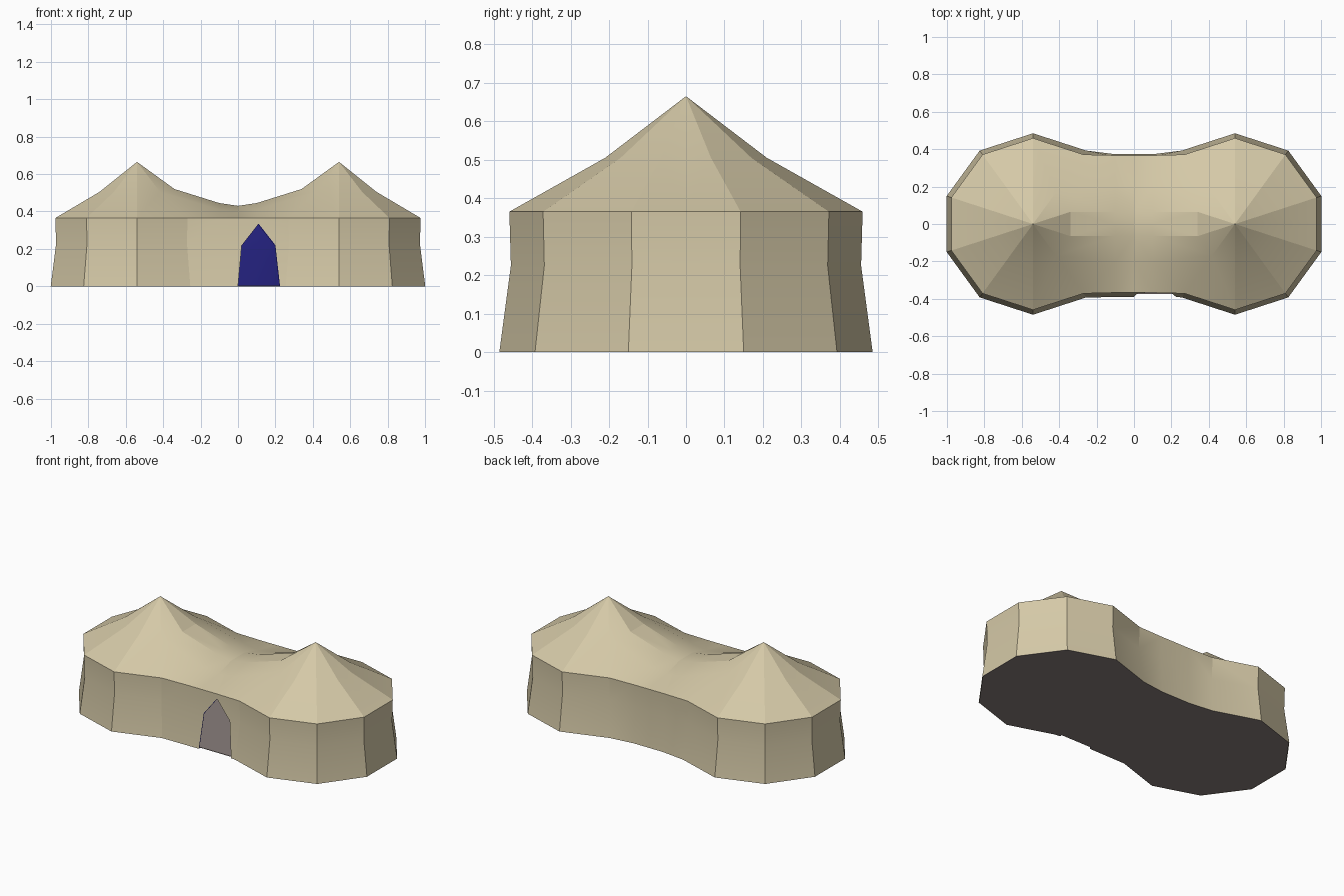
import bpy
import bmesh
from math import radians, cos, sin
from mathutils import Vector

cube = bpy.data.objects.get("Cube")
if cube:
    bpy.data.objects.remove(cube, do_unlink=True)


def material(name, rgb):
    m = bpy.data.materials.new(name)
    m.use_nodes = True
    col = (*rgb, 1.0)
    m.diffuse_color = col
    m.node_tree.nodes["Principled BSDF"].inputs["Base Color"].default_value = col
    return m


canvas = material("canvas_tan", (0.66, 0.58, 0.385))
lining = material("lining_blue", (0.019, 0.017, 0.23))
ground_cloth = material("floor_grey", (0.25, 0.21, 0.20))

POLE_X = 0.54      # tent pole offset from the centre
EAVE, PEAK = 0.365, 0.665


def ring(radius, z, bridge=()):
    """Quarter outline of one ten-sided tent, then the bridge to the centre."""
    pts = [Vector((POLE_X + radius * cos(radians(18)), 0, z))]
    for a in (18, 54, 90, 126):
        pts.append(Vector((POLE_X + radius * cos(radians(a)), radius * sin(radians(a)), z)))
    return pts + [Vector(p) for p in bridge]


def bridge(y, z, z_mid=None):
    return [(0.1, y, z), (0, y, z if z_mid is None else z_mid)]


base = ring(0.485, 0, bridge(0.373, 0))
waist = ring(0.455, 0.225, bridge(0.36, 0.225))
eave = ring(0.459, EAVE, bridge(0.367, EAVE))
slope = ring(0.21, 0.505, bridge(0.2, 0.409, 0.395))
peak = Vector((POLE_X, 0, PEAK))
ridge = [Vector((0.34, 0.065, 0.52)), Vector((0.1, 0.065, 0.445)), Vector((0, 0.065, 0.43))]
spine = [Vector((p.x, 0, p.z)) for p in ridge]


def finish(name, bm, mat, smooth=True):
    mesh = bpy.data.meshes.new(name)
    bm.to_mesh(mesh)
    bm.free()
    mesh.materials.append(mat)
    obj = bpy.data.objects.new(name, mesh)
    bpy.context.collection.objects.link(obj)
    if smooth:
        bpy.ops.object.select_all(action='DESELECT')
        obj.select_set(True)
        bpy.context.view_layer.objects.active = obj
        bpy.ops.object.shade_smooth_by_angle(angle=radians(15))
    return obj


def build(name, faces, mat, scale=1.0, inward=False):
    bm = bmesh.new()
    for f in faces:
        bm.faces.new([bm.verts.new((p.x * scale, p.y * scale, p.z * scale)) for p in f])
    bmesh.ops.remove_doubles(bm, verts=bm.verts, dist=0.0005)
    bmesh.ops.recalc_face_normals(bm, faces=bm.faces)
    # Make every shell face the way it should
    top = max(bm.faces, key=lambda f: f.calc_center_median().z)
    if (top.normal.z < 0) != inward:
        bmesh.ops.reverse_faces(bm, faces=bm.faces)
    return finish(name, bm, mat)


def mirrored(faces, sx, sy):
    return [[Vector((p.x * sx, p.y * sy, p.z)) for p in f] for f in faces]


def strip(a, b, start, stop):
    return [[a[i], a[i + 1], b[i + 1], b[i]] for i in range(start, stop)]


# Quarter shell: tent walls, bridge walls, cone roof and saddle roof
tent_walls = strip(base, waist, 0, 4) + strip(waist, eave, 0, 4)
bridge_walls = strip(base, waist, 4, 6) + strip(waist, eave, 4, 6)
roof = strip(eave, slope, 0, 6)
roof += [[slope[i], slope[i + 1], peak] for i in range(4)]
roof += [[slope[4], ridge[0], peak], [ridge[0], spine[0], peak]]
roof += strip(slope[4:], ridge, 0, 2) + strip(ridge, spine, 0, 2)

shell = []
for sx in (1, -1):
    for sy in (1, -1):
        shell += mirrored(tent_walls + roof, sx, sy)
        if sy > 0:
            shell += mirrored(bridge_walls, sx, sy)

# Front bridge wall with a pointed doorway
door = [Vector(p) for p in ((0, -0.39, 0), (0.02, -0.368, 0.22), (0.11, -0.367, 0.335),
                            (0.20, -0.368, 0.22), (0.225, -0.39, 0))]


def front(p, side):
    return Vector((p.x * side, -p.y, p.z))


for side, foot, jamb in ((-1, door[0], door[1]), (1, door[4], door[3])):
    b, w, e, mid = (front(p, side) for p in (base[4], waist[4], eave[4], eave[5]))
    shell += [[b, foot, jamb, w], [w, jamb, door[2], mid], [w, mid, e]]
shell.append([door[2], front(eave[5], 1), front(eave[6], 1), front(eave[5], -1)])

build("tent_canvas", shell, canvas)
build("inner_lining", shell, lining, scale=0.985, inward=True)

# Floor following the wall outline, notched at the doorway
back_right = [Vector((-p.x, p.y, 0)) for p in reversed(base[1:6])]
front_left = [front(p, 1) for p in reversed(base[1:5])]
front_right = [front(p, -1) for p in base[1:5]]
sill = [door[0], Vector((0, -0.375, 0)), Vector((0.225, -0.375, 0)), door[4]]
outline = base[1:] + back_right + front_right + sill + front_left

bm = bmesh.new()
floor = bm.faces.new([bm.verts.new(p * 0.997) for p in outline])
result = bmesh.ops.extrude_face_region(bm, geom=[floor], use_keep_orig=True)
for v in result["geom"]:
    if isinstance(v, bmesh.types.BMVert):
        v.co.z = 0.003
bmesh.ops.recalc_face_normals(bm, faces=bm.faces)
finish("floor", bm, ground_cloth, smooth=False)
